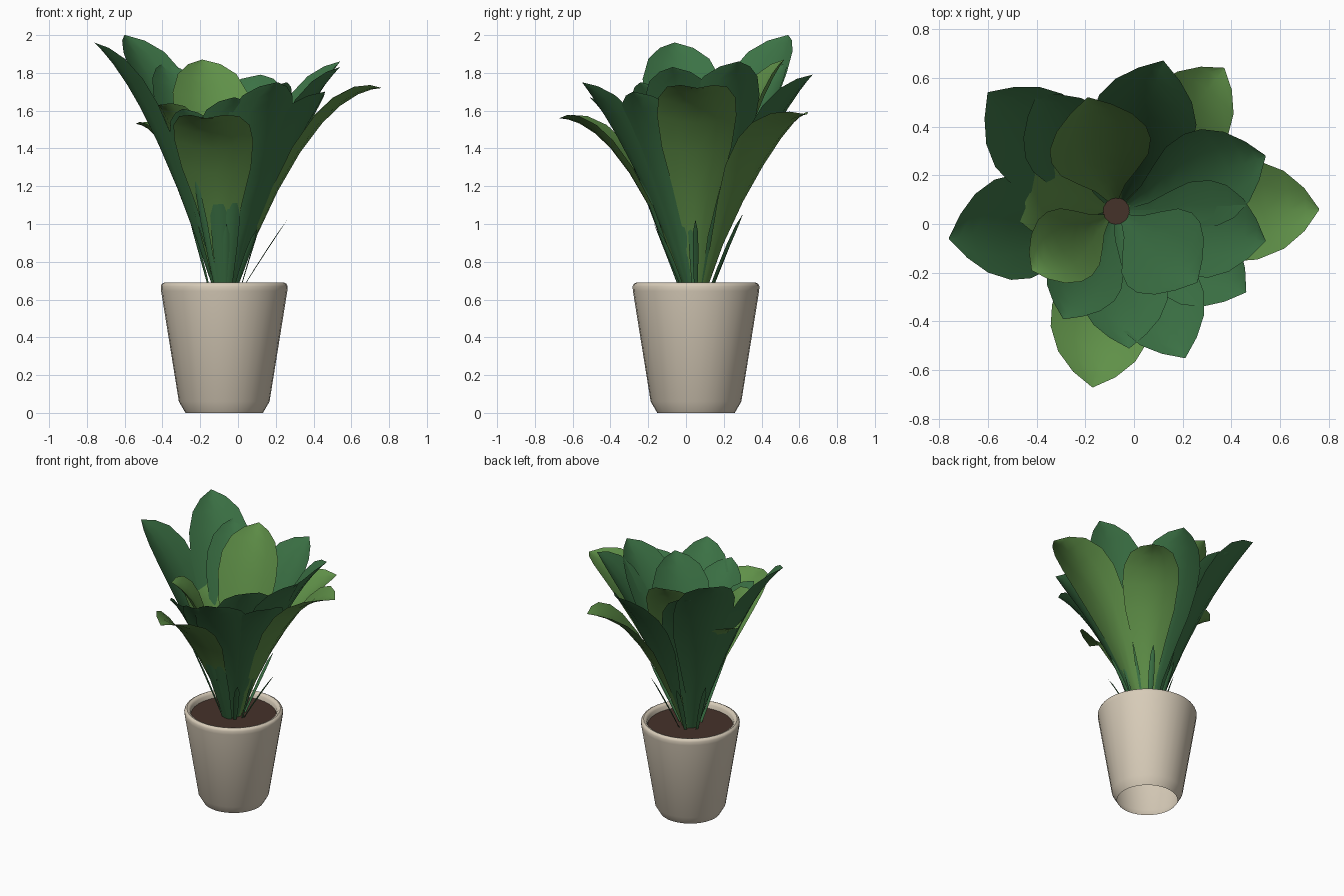
import bpy, math
from mathutils import Vector

if "Cube" in bpy.data.objects:
    bpy.data.objects.remove(bpy.data.objects["Cube"])

CX, CY = -0.073, 0.053


def material(name, rgb):
    m = bpy.data.materials.new(name)
    m.diffuse_color = (*rgb, 1)
    m.use_nodes = True
    m.node_tree.nodes["Principled BSDF"].inputs["Base Color"].default_value = m.diffuse_color
    return m


DARK = material("dark_green", (0.045, 0.17, 0.06))
LIGHT = material("light_green", (0.115, 0.28, 0.065))
CLAY = material("clay", (0.68, 0.60, 0.48))
SOIL = material("earth", (0.06, 0.032, 0.023))


def mesh_object(name, verts, faces, mat, angle=40):
    me = bpy.data.meshes.new(name)
    me.from_pydata(verts, [], faces)
    me.materials.append(mat)
    ob = bpy.data.objects.new(name, me)
    bpy.context.collection.objects.link(ob)
    bpy.ops.object.select_all(action='DESELECT')
    ob.select_set(True)
    bpy.context.view_layer.objects.active = ob
    bpy.ops.object.shade_smooth_by_angle(angle=math.radians(angle))
    return ob


def lathe(name, profile, mat, n=32):
    verts, faces = [], []
    for r, z in profile:
        for i in range(n):
            a = 2 * math.pi * i / n
            verts.append((CX + r * math.cos(a), CY + r * math.sin(a), z))
    for j in range(len(profile) - 1):
        for i in range(n):
            k = (i + 1) % n
            faces.append((j*n + i, j*n + k, (j+1)*n + k, (j+1)*n + i))
    return mesh_object(name, verts, faces, mat)


# Leaf outline: (position along leaf, relative half width)
BROAD = [(0, .1), (.15, .3), (.3, .6), (.45, .88), (.6, 1), (.72, .97),
         (.84, .76), (.93, .42), (1, .01)]
BLADE = [(0, .5), (.3, .85), (.6, 1), (.85, .8), (1, .05)]


def leaf(name, tip, width, bend, mat, outline=BROAD, start=0.05):
    """Cupped sheet swept along a quadratic curve from the soil to the tip."""
    tip = Vector(tip)
    out = Vector((tip.x - CX, tip.y - CY, 0)).normalized()
    base = Vector((CX, CY, 0.63)) + out * start
    d = tip - base
    ctrl = base + Vector((d.x * bend[0], d.y * bend[0], d.z * bend[1]))
    side = Vector((-out.y, out.x, 0))
    cols = (-1, -.5, 0, .5, 1)
    verts, faces = [], []
    for t, w in outline:
        p = base * (1-t)**2 + ctrl * 2*t*(1-t) + tip * t*t
        tangent = ((ctrl - base) * (1-t) + (tip - ctrl) * t).normalized()
        normal = tangent.cross(side)
        for c in cols:
            verts.append(p + side * (c * w * width / 2) + normal * (c*c * w * width * 0.14))
    n = len(cols)
    for j in range(len(outline) - 1):
        for i in range(n - 1):
            faces.append((j*n + i, j*n + i+1, (j+1)*n + i+1, (j+1)*n + i))
    return mesh_object(name, verts, faces, mat, 60)


# Pot, open underneath, with a rounded lip
lathe("pot", [(.205, 0), (.24, .06), (.334, .645), (.336, .67), (.33, .683), (.318, .689),
              (.304, .685), (.294, .672), (.288, .63)], CLAY)

# Soil disc
ring = [(CX + .29 * math.cos(i * math.pi / 16), CY + .29 * math.sin(i * math.pi / 16), .645)
        for i in range(32)]
mesh_object("soil", ring, [tuple(range(32))], SOIL)

# Large upright leaves: tip and width
UPRIGHT = [
    ((-.76, -.06, 1.96), .43), ((-.60, .54, 2.0), .42), ((-.40, .53, 1.85), .38),
    ((.12, .67, 1.79), .43), ((.54, .28, 1.86), .40), ((.54, -.07, 1.83), .40),
    ((.26, -.24, 1.75), .40), ((.46, -.28, 1.70), .38), ((.21, -.55, 1.75), .38),
    ((-.02, -.51, 1.67), .36), ((-.29, -.39, 1.61), .32)]
for i, (tip, w) in enumerate(UPRIGHT):
    leaf(f"upright_leaf_{i+1}", tip, w, (.52, .78), DARK)

leaf("back_light_leaf", (-.19, .52, 1.87), .42, (.5, .8), LIGHT)

# Light leaves that arch outwards
ARCHED = [((.76, .06, 1.72), .42), ((.37, .64, 1.58), .38), ((-.17, -.67, 1.56), .42),
          ((-.42, -.19, 1.63), .32), ((-.54, .16, 1.53), .32)]
for i, (tip, w) in enumerate(ARCHED):
    leaf(f"arched_leaf_{i+1}", tip, w, (.5, .98), LIGHT)

# Young narrow leaves around the base
YOUNG = [((.26, .05, 1.02), .03), ((-.12, -.33, 1.43), .10), ((-.01, -.31, 1.40), .10),
         ((-.23, -.24, 1.25), .04), ((-.06, -.17, 1.0), .04), ((.20, .01, 1.25), .03),
         ((.08, .30, 1.05), .04), ((-.12, .28, 1.0), .04), ((-.25, .12, 1.0), .04),
         ((.10, -.15, .97), .04)]
for i, (tip, w) in enumerate(YOUNG):
    leaf(f"young_leaf_{i+1}", tip, w, (.5, .52), DARK, BLADE, .08)
